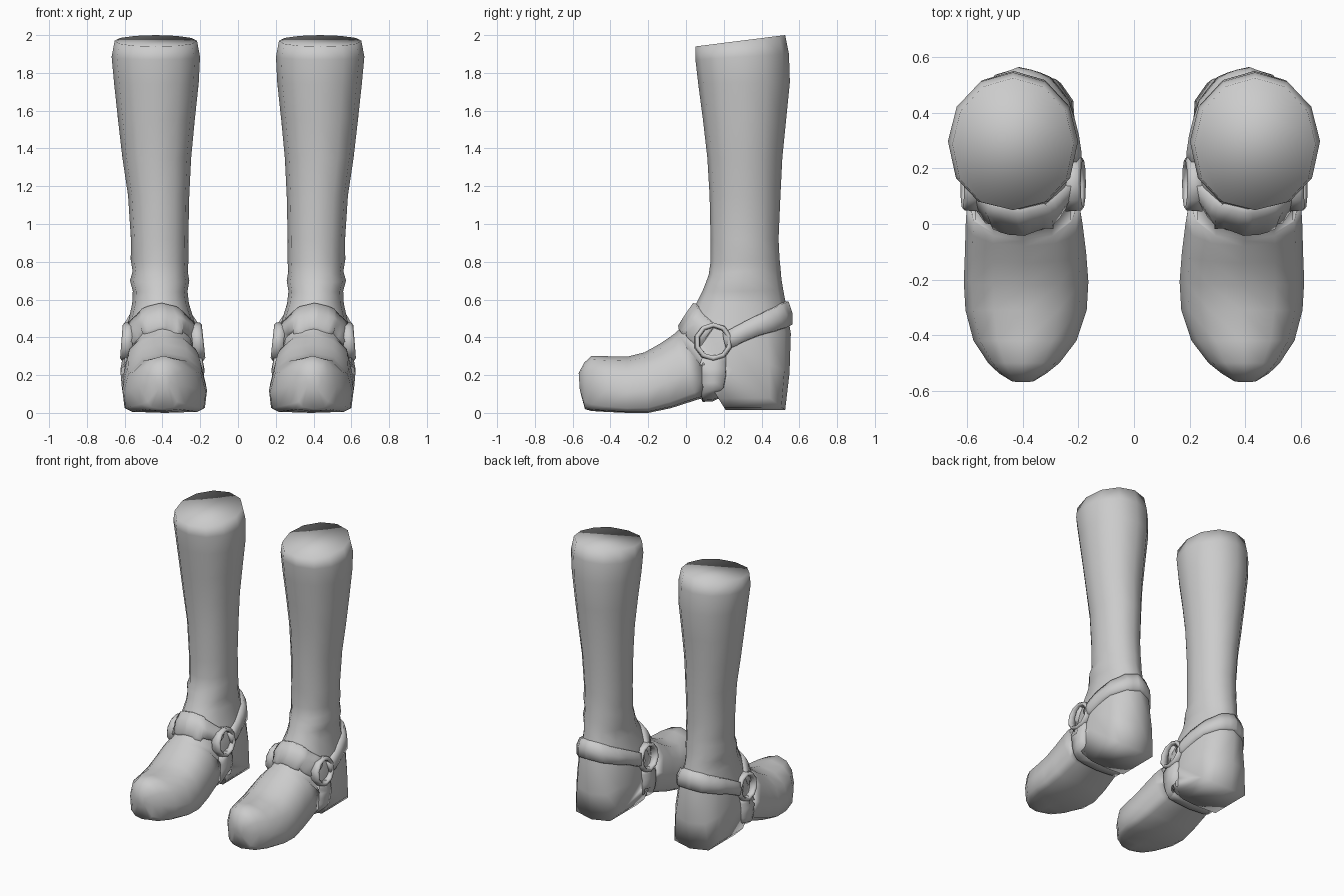
import bpy, bmesh, math
from mathutils import Vector
from mathutils.bvhtree import BVHTree

if "Cube" in bpy.data.objects:
    bpy.data.objects.remove(bpy.data.objects["Cube"])

SIDES = 12
CX = 0.40  # centre line of one foot

leather = bpy.data.materials.new("grey_leather")
leather.diffuse_color = (0.6, 0.6, 0.6, 1)
leather.use_nodes = True
leather.node_tree.nodes["Principled BSDF"].inputs["Base Color"].default_value = leather.diffuse_color


def finish(bm, name):
    """Turn a bmesh into a smooth object mirrored to the other foot."""
    bmesh.ops.recalc_face_normals(bm, faces=bm.faces[:])
    for f in bm.faces:
        f.smooth = True
    me = bpy.data.meshes.new(name)
    bm.to_mesh(me)
    me.materials.append(leather)
    ob = bpy.data.objects.new(name, me)
    bpy.context.collection.objects.link(ob)
    mod = ob.modifiers.new("other_foot", 'MIRROR')
    mod.use_mirror_merge = False
    return ob


def power(v, p):
    return math.copysign(abs(v) ** (2 / p), v)


def section(bm, yf, zf, yb, zb, cx, w, p=2.0, m=0.5):
    """Closed ring between a front/top point and a back/bottom point.
    p squares off the back/bottom end, m places the widest line."""
    front, back = Vector((cx, yf, zf)), Vector((cx, yb, zb))
    mid = back.lerp(front, m)
    ring = []
    for i in range(SIDES):
        a = 2 * math.pi * i / SIDES
        c, s = math.cos(a), math.sin(a)
        q = p if c < -1e-6 else 2.2
        u, v = power(c, q), power(s, q)
        pt = mid + (front - mid) * u if u > 0 else mid + (back - mid) * -u
        ring.append(bm.verts.new(pt + Vector((v * w, 0, 0))))
    return ring


# Shaft: front y, z, back y, z, centre x, half width
shaft = [
    (.05, 1.94, .525, 2.0, .435, .218),
    (.05, 1.87, .545, 1.90, .435, .234),
    (.065, 1.74, .55, 1.75, .432, .224),
    (.09, 1.55, .53, 1.55, .432, .203),
    (.113, 1.35, .51, 1.35, .43, .182),
    (.125, 1.15, .50, 1.15, .42, .162),
    (.13, .92, .49, .92, .415, .152),
    (.13, .80, .495, .82, .415, .153),
    (.12, .73, .50, .77, .412, .146),
    (.105, .69, .505, .71, .415, .157),
    (.085, .64, .515, .65, .412, .145),
    (.06, .59, .53, .57, .41, .15),
]
# Foot: the same, then bottom squareness and height of the widest line
foot = [
    (.02, .51, .555, .42, .405, .18, 2.2, .5),
    (-.005, .475, .548, .21, .40, .195, 2.8, .5),
    (-.03, .45, .525, .015, .40, .195, 4, .5),
    (-.05, .43, .21, .015, .40, .195, 4, .5),
    (-.06, .42, .205, .105, .40, .20, 4, .45),
    (-.08, .405, .06, .07, .395, .21, 4.5, .42),
    (-.14, .365, -.08, .025, .39, .218, 5, .4),
    (-.22, .32, -.2, .0, .388, .224, 5.5, .37),
    (-.31, .298, -.31, .0, .388, .218, 5.5, .37),
    (-.42, .300, -.42, .005, .392, .185, 5, .4),
    (-.50, .302, -.50, .01, .396, .128, 4.5, .45),
    (-.54, .265, -.535, .02, .40, .085, 3.5, .5),
    (-.568, .21, -.562, .12, .40, .04, 2.2, .5),
]

# Boot body, one continuous skin from the top of the shaft to the toe
bm = bmesh.new()
rings = [section(bm, *r) for r in shaft + foot]
for a, b in zip(rings, rings[1:]):
    for i in range(SIDES):
        j = (i + 1) % SIDES
        bm.faces.new((a[i], a[j], b[j], b[i]))
bm.faces.new(rings[0])
bm.faces.new(rings[-1])
bmesh.ops.recalc_face_normals(bm, faces=bm.faces[:])
skin = BVHTree.FromBMesh(bm)
finish(bm, "boot_body")
bm.free()


def on_skin(p, offset):
    loc, nor, _, _ = skin.find_nearest(p)
    return loc + nor * offset


def full_path(half, steps=3):
    """Refine half an edge line and reflect it to the other side of the foot."""
    pts = [Vector(p) for p in half]
    fine = [a.lerp(b, k / steps) for a, b in zip(pts, pts[1:]) for k in range(steps)]
    other = [Vector((-p.x, p.y, p.z)) for p in reversed(fine)]
    return [p + Vector((CX, 0, 0)) for p in fine + [pts[-1]] + other]


def strap(name, edge_a, edge_b):
    """Raised leather band lying on the boot between two edge lines."""
    bm = bmesh.new()
    rows = []
    for a, b in zip(full_path(edge_a), full_path(edge_b)):
        row = [(0, -.01), (.04, .018), (.5, .028), (.96, .018), (1, -.01)]
        rows.append([bm.verts.new(on_skin(a.lerp(b, t), o)) for t, o in row])
    for r, s in zip(rows, rows[1:]):
        for k in range(len(r) - 1):
            bm.faces.new((r[k], r[k + 1], s[k + 1], s[k]))
    bm.faces.new(rows[0])
    bm.faces.new(rows[-1])
    finish(bm, name)
    bm.free()


strap("instep_strap",
      [(.23, .15, .47), (.16, .08, .53), (.08, .045, .575), (0, .035, .59)],
      [(.23, .06, .39), (.18, -.005, .44), (.09, -.045, .46), (0, -.06, .465)])
strap("heel_strap",
      [(.23, .19, .43), (.2, .38, .525), (.1, .53, .585), (0, .57, .60)],
      [(.23, .21, .335), (.2, .38, .405), (.1, .54, .45), (0, .58, .465)])
strap("under_strap",
      [(.24, .085, .31), (.23, .085, .2), (.17, .085, .07), (0, .085, .05)],
      [(.24, .205, .31), (.23, .215, .2), (.17, .195, .10), (0, .19, .09)])

# Metal rings joining the straps on both sides of the foot
for side, name in ((1, "outer_ring"), (-1, "inner_ring")):
    centre = Vector((CX + side * .3, .145, .375))
    hit, _, _, _ = skin.ray_cast(centre, Vector((-side, 0, 0)))
    up = skin.ray_cast(centre + Vector((0, 0, .07)), Vector((-side, 0, 0)))[0]
    down = skin.ray_cast(centre - Vector((0, 0, .07)), Vector((-side, 0, 0)))[0]
    vz = (up - down).normalized()
    vy = Vector((0, 1, 0))
    out = vy.cross(vz).normalized() * side
    bm = bmesh.new()
    loops = []
    for i in range(10):
        a = 2 * math.pi * (i + .5) / 10
        radial = vy * math.cos(a) + vz * math.sin(a)
        # bevelled profile: radius, height
        prof = [(.105, -.03), (.101, .02), (.088, .03), (.077, .02), (.074, -.03)]
        loops.append([bm.verts.new(hit + radial * r + out * (h + .012)) for r, h in prof])
    for i in range(10):
        a, b = loops[i], loops[(i + 1) % 10]
        for k in range(5):
            n = (k + 1) % 5
            bm.faces.new((a[k], a[n], b[n], b[k]))
    finish(bm, name)
    bm.free()
